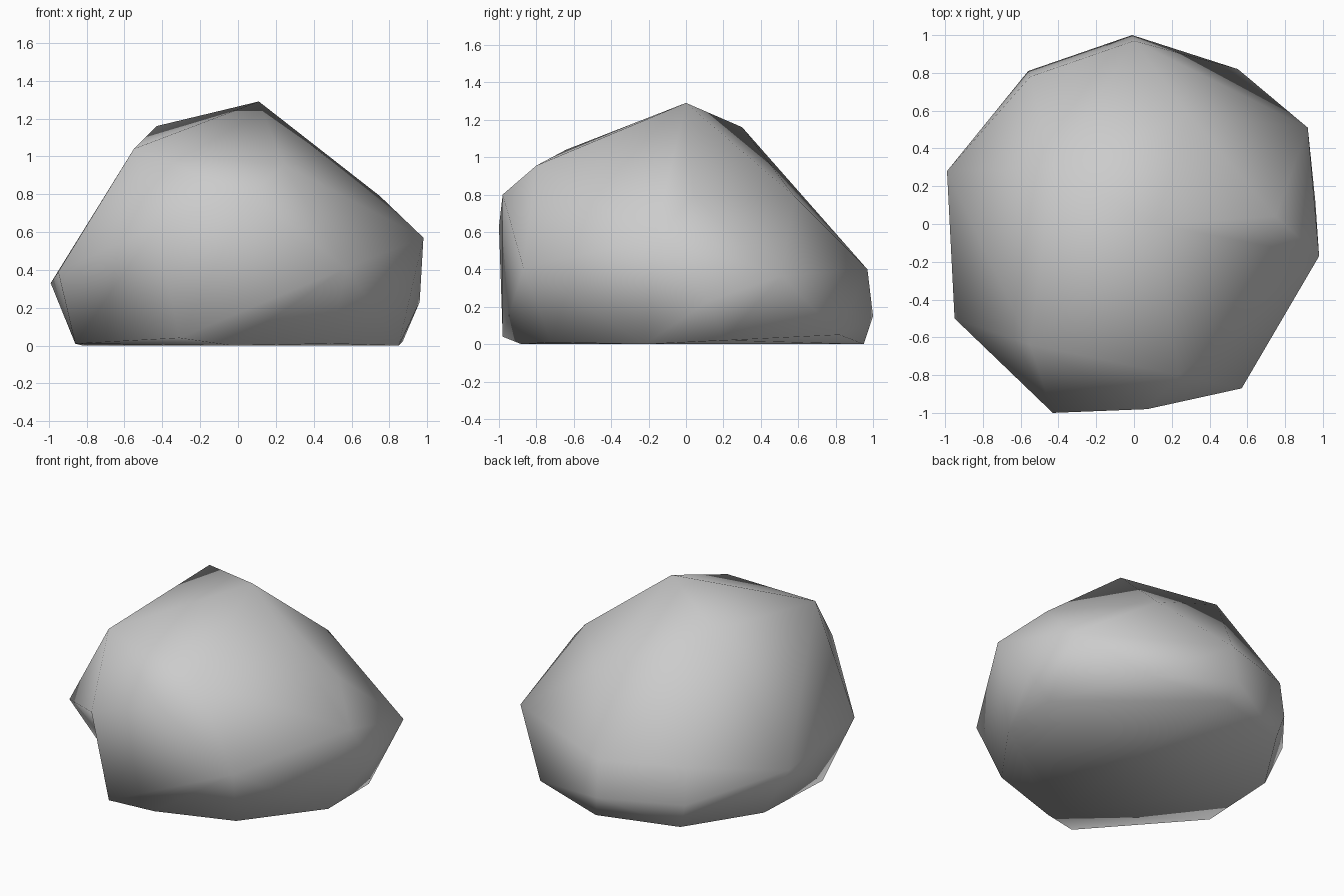
import bpy
import bmesh

# Remove the default cube
cube = bpy.data.objects.get("Cube")
if cube:
    bpy.data.objects.remove(cube, do_unlink=True)


def make_material(name, colour):
    material = bpy.data.materials.new(name)
    material.use_nodes = True
    material.diffuse_color = colour
    shader = material.node_tree.nodes["Principled BSDF"]
    shader.inputs["Base Color"].default_value = colour
    return material


# Corner points of the boulder, listed in rough rings from ground to peak
overhang = [(-.95, -.5, .39), (-.43, -1, .63)]
overhang_foot = [(-.31, -.98, .04), (-.86, -.28, .01)]
ground_ring = [(-.03, -.88, 0), (.49, -.72, .01), (.85, -.22, 0), (.87, .2, .02),
               (.55, .82, .05), (.03, .95, 0), (-.51, .79, 0), (-.82, .31, 0)]
belly_ring = [(.57, -.87, .41), (.98, -.17, .57), (.96, .12, .23), (.92, .51, .365),
              (0, .97, .4), (-.01, 1, .15), (-.55, .78, .42), (-.56, .81, .17),
              (-.99, .28, .33)]
crown = [(.07, -.98, .8), (.75, .04, .79), (.29, .58, .79), (.24, -.8, .955),
         (-.55, -.64, 1.04), (-.43, .3, 1.16), (.11, 0, 1.29)]

# Wrap one faceted skin around the corners
bm = bmesh.new()
corners = [bm.verts.new(point)
           for point in overhang + overhang_foot + ground_ring + belly_ring + crown]
bmesh.ops.convex_hull(bm, input=corners)
bmesh.ops.recalc_face_normals(bm, faces=bm.faces[:])

# Turn the crease under the front overhang inward, making a hollow
crease = bm.edges.get((corners[0], corners[2]))
if crease:
    bmesh.utils.edge_rotate(crease, True)

loose = [v for v in bm.verts if not v.link_faces]
bmesh.ops.delete(bm, geom=loose, context="VERTS")

# Smooth shading flows over every facet
for face in bm.faces:
    face.smooth = True

mesh = bpy.data.meshes.new("boulder")
bm.to_mesh(mesh)
bm.free()
mesh.materials.append(make_material("stone grey", (.6, .6, .6, 1)))
boulder = bpy.data.objects.new("boulder", mesh)
bpy.context.collection.objects.link(boulder)
